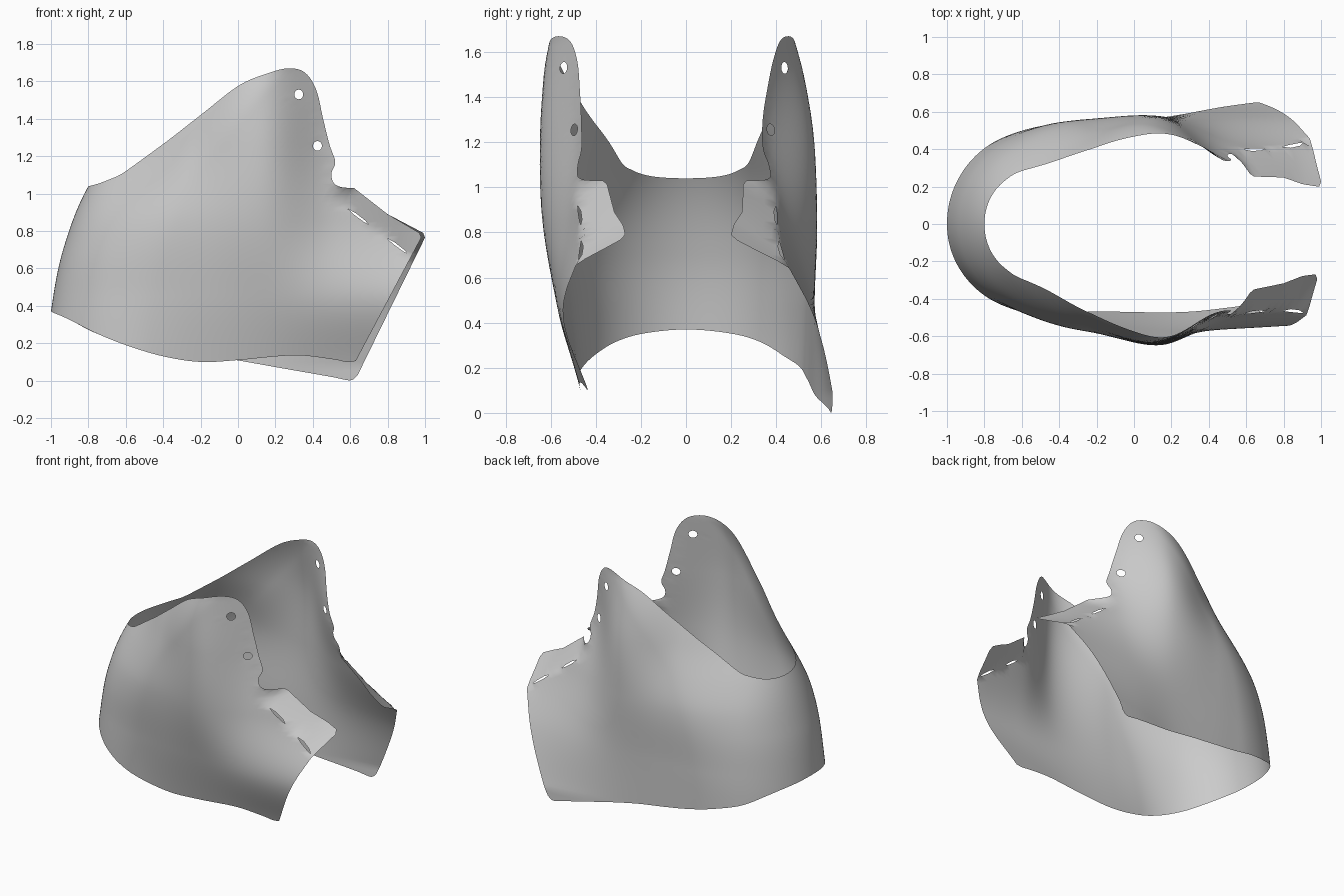
import bpy, math
from mathutils import Vector, kdtree
from mathutils.geometry import delaunay_2d_cdt

if "Cube" in bpy.data.objects:
    bpy.data.objects.remove(bpy.data.objects["Cube"])


def interp(xs, ys, x, ease=False):
    """Smooth cubic interpolation, clamped at the ends; ease flattens the first end."""
    x = min(max(x, xs[0]), xs[-1])
    n = len(xs)
    i = 0
    while i < n - 2 and x > xs[i + 1]:
        i += 1

    def slope(k):
        if ease and k == 0:
            return 0
        a, b = max(k - 1, 0), min(k + 1, n - 1)
        return (ys[b] - ys[a]) / (xs[b] - xs[a])
    h = xs[i + 1] - xs[i]
    t = (x - xs[i]) / h
    return ((2*t**3 - 3*t*t + 1) * ys[i] + (t**3 - 2*t*t + t) * h * slope(i)
            + (3*t*t - 2*t**3) * ys[i + 1] + (t**3 - t*t) * h * slope(i + 1))


# Half widths of the shell: rows by height, columns by x
ZS = [0.08, 0.45, 0.85, 1.25, 1.65]
XS = [-0.7, -0.25, 0.15, 0.5, 0.9]
WIDTH = {
    -1: [[.475, .465, .46, .435, .41], [.49, .53, .565, .56, .54], [.50, .575, .635, .515, .42],
         [.385, .54, .645, .46, .40], [.40, .54, .615, .44, .40]],
    1: [[.505, .54, .57, .63, .68], [.515, .55, .57, .57, .555], [.50, .555, .575, .445, .36],
        [.37, .465, .56, .335, .30], [.35, .44, .49, .36, .30]],
}


def back_x(z):
    """Profile of the rounded back wall."""
    return interp([0, .37, .7, 1.04, 1.3, 1.7], [-1.04, -1.0, -.935, -.8, -.6, -.25], z)


def flat(x, z, side):
    """Side-view point to the unrolled (s, z) sheet."""
    return Vector((side * math.sqrt(max(x - back_x(z), 0)), z))


def lift(p):
    """Unrolled sheet point to 3D."""
    s, z = p
    side = 1 if s > 0 else -1
    x = back_x(z) + s * s
    h = interp(ZS, [interp(XS, row, x, True) for row in WIDTH[side]], z)
    w = min(1, s * s / 0.55)
    h *= math.sqrt(w * (2 - w))
    # strap tab folds inwards beyond the slot line
    d = 0.6 * (x - .57) + 0.8 * (z - .93)
    e = 0.8 * (x - .57) - 0.6 * (z - .93)
    k = min(max((e + .12) / .13, 0), 1)
    if d > 0:
        h -= (.95 + .85 * e) * d * k * k * (3 - 2 * k)
    return Vector((x, side * h, z))


def spline(pts, n=7):
    out = []
    for i in range(len(pts) - 1):
        p0, p1, p2 = pts[max(i - 1, 0)], pts[i], pts[i + 1]
        p3 = pts[min(i + 2, len(pts) - 1)]
        for j in range(n):
            t = j / n
            out.append(0.5 * (2*p1 + (p2 - p0)*t + (2*p0 - 5*p1 + 4*p2 - p3)*t*t
                              + (3*p1 - p0 - 3*p2 + p3)*t**3))
    return out


def line(a, b, side, n=24):
    return [flat(a[0] + (b[0]-a[0])*i/n, a[1] + (b[1]-a[1])*i/n, side) for i in range(n)]


# Outline of the shell
rim = [(-.765, 1.048), (-.69, 1.075), (-.6, 1.12), (-.4, 1.265), (-.2, 1.42), (0, 1.575),
       (.15, 1.64), (.27, 1.67), (.36, 1.645), (.42, 1.55), (.455, 1.4), (.49, 1.26),
       (.52, 1.17), (.5, 1.11), (.51, 1.06), (.55, 1.035), (.62, 1.03)]
hem = [(-.96, .352), (-.88, .315), (-.75, .25)]
hem_f = hem + [(-.6, .19), (-.4, .13), (-.2, .10), (0, .11),
               (.3, .135), (.5, .115), (.58, .1), (.63, .105)]
hem_b = hem + [(-.6, .21), (-.4, .165), (-.2, .135), (0, .108),
               (.3, .055), (.5, .02), (.6, .002), (.64, .03)]
bottom = ([flat(x, z, -1) for x, z in reversed(hem_f)] + [Vector((0, .37))]
          + [flat(x, z, 1) for x, z in hem_b])
top = ([flat(x, z, 1) for x, z in reversed(rim)] + [Vector((0, 1.04))]
       + [flat(x, z, -1) for x, z in rim])
outline = spline(bottom)
outline += line((.64, .03), (1.0, .765), 1) + line((1.0, .765), (.99, .79), 1, 2)
outline += line((.99, .79), (.8, .89), 1, 8) + line((.8, .89), (.62, 1.03), 1, 8)
outline += spline(top)
outline += line((.62, 1.03), (.8, .89), -1, 8) + line((.8, .89), (.97, .79), -1, 8)
outline += line((.97, .79), (.98, .765), -1, 2) + line((.98, .765), (.63, .105), -1)
loops = [outline]

# Rivet holes and strap slots on both sides
for side in (-1, 1):
    for cx, cz in ((.325, 1.53), (.425, 1.255)):
        loops.append([flat(cx + .024 * math.cos(a * math.pi / 8),
                           cz + .026 * math.sin(a * math.pi / 8), side) for a in range(16)])
    for e0, e1 in ((.02, .16), (.28, .42)):
        ring = [(e0, .001), (e0 + .05, -.004), (e1 - .03, -.003), (e1, .001),
                (e1 - .03, .007), (e0 + .05, .008)]
        loops.append([flat(.57 + .8*e + .6*d, .93 - .6*e + .8*d, side) for e, d in ring])

# Triangulate the sheet
verts, edges = [], []
for lp in loops:
    b = len(verts)
    verts += lp
    edges += [(b + i, b + (i + 1) % len(lp)) for i in range(len(lp))]
segs = [(verts[a], verts[b]) for a, b in edges]
tree = kdtree.KDTree(len(verts))
for i, v in enumerate(verts):
    tree.insert((v.x, v.y, 0), i)
tree.balance()


def inside(px, py):
    c = False
    for a, b in segs:
        if (a.y > py) != (b.y > py) and px < (b.x - a.x) * (py - a.y) / (b.y - a.y) + a.x:
            c = not c
    return c


for i in range(-80, 81):
    for j in range(69):
        p = Vector((i * .018, j * .025))
        if tree.find((p.x, p.y, 0))[2] > .011 and inside(p.x, p.y):
            verts.append(p)
res = delaunay_2d_cdt(verts, edges, [], 0, 1e-6)
pts = res[0]
faces = []
for f in res[2]:
    c = sum((pts[i] for i in f), Vector((0, 0))) / len(f)
    if inside(c.x, c.y):
        faces.append(list(reversed(f)))
used = sorted({i for f in faces for i in f})
index = {v: k for k, v in enumerate(used)}

# Curved brace shell
mesh = bpy.data.meshes.new("brace_shell")
mesh.from_pydata([lift(pts[i]) for i in used], [], [[index[i] for i in f] for f in faces])
mesh.update()
shell = bpy.data.objects.new("brace_shell", mesh)
bpy.context.collection.objects.link(shell)
mesh.polygons.foreach_set("use_smooth", [True] * len(mesh.polygons))
